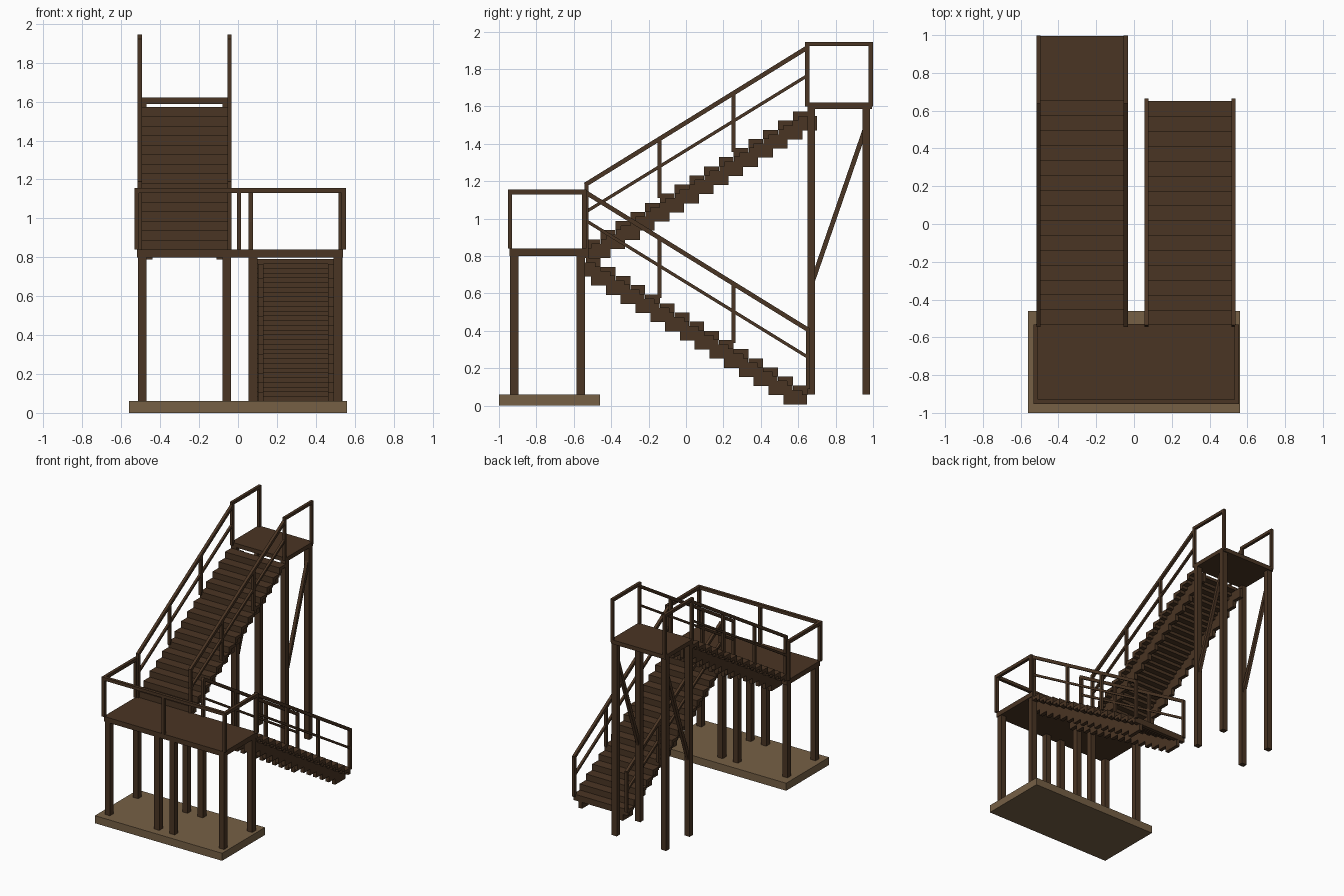
import bpy, math

if "Cube" in bpy.data.objects:
    bpy.data.objects.remove(bpy.data.objects["Cube"])


def material(name, rgb):
    m = bpy.data.materials.new(name)
    m.diffuse_color = (*rgb, 1)
    m.use_nodes = True
    m.node_tree.nodes["Principled BSDF"].inputs["Base Color"].default_value = m.diffuse_color
    return m


WOOD = material("dark brown wood", (0.068, 0.035, 0.017))
SLAB = material("tan slab", (0.180, 0.117, 0.060))


def box(name, x, y, z, mat=WOOD):
    """Box from (min, max) pairs on each axis."""
    xs, ys, zs = sorted(x), sorted(y), sorted(z)
    v = [(a, b, c) for a in xs for b in ys for c in zs]
    f = [(0, 1, 3, 2), (4, 6, 7, 5), (0, 4, 5, 1), (2, 3, 7, 6), (0, 2, 6, 4), (1, 5, 7, 3)]
    me = bpy.data.meshes.new(name)
    me.from_pydata(v, [], f)
    me.materials.append(mat)
    ob = bpy.data.objects.new(name, me)
    bpy.context.collection.objects.link(ob)
    return ob


def beam(name, x, a, b, t):
    """Sloped bar in the yz plane from a to b, thickness t, spanning x."""
    dy, dz = b[0] - a[0], b[1] - a[1]
    h = math.hypot(dy, dz) / 2
    ob = box(name, x, (-h, h), (-t / 2, t / 2))
    ob.rotation_euler.x = math.atan2(dz, dy)
    ob.location = (0, (a[0] + b[0]) / 2, (a[1] + b[1]) / 2)


RISE, RUN, COUNT = 0.0488, 0.079, 15


def flight(name, x0, x1, y0, z0, d):
    """Steps climbing from y0 in direction d, with support blocks near both sides."""
    for i in range(COUNT):
        y, top = y0 + d * RUN * i, z0 + RISE * (i + 1)
        box(name + "_tread", (x0, x1), (y, y + d * RUN), (top - 0.025, top))
        box(name + "_riser", (x0, x1), (y, y + d * 0.03), (top - RISE, top - 0.025))
        for xa in (x0 + 0.045, x1 - 0.075):
            box(name + "_support", (xa, xa + 0.03), (y + d * 0.002, y + d * 0.13),
                (top - 0.10, top - 0.024))


# Base slab and lower landing
box("base_slab", (-0.56, 0.56), (-1, -0.46), (0, 0.06), SLAB)
box("lower_landing", (-0.52, 0.54), (-0.945, -0.53), (0.80, 0.84))
for x in (-0.515, -0.08, 0.055, 0.49):
    for y in (-0.94, -0.585):
        box("landing_leg", (x, x + 0.045), (y, y + 0.045), (0.06, 0.80))

# Lower landing guard rails
for x in (-0.533, 0.531):
    for y in (-0.953, -0.555):
        box("landing_post", (x, x + 0.024), (y, y + 0.024), (0.84, 1.155))
    box("landing_side_rail", (x, x + 0.024), (-0.953, -0.531), (1.13, 1.155))
box("landing_front_rail", (-0.533, 0.555), (-0.953, -0.929), (1.13, 1.155))
box("landing_mid_post", (-0.006, 0.016), (-0.953, -0.929), (0.84, 1.13))

# Stair flights
flight("lower_step", 0.057, 0.537, 0.65, 0.058, -1)
flight("upper_step", -0.515, -0.035, -0.535, 0.84, 1)

# Lower flight handrails
for x in (0.055, 0.516):
    xr = (x, x + 0.022)
    beam("lower_handrail", xr, (-0.54, 1.142), (0.655, 0.404), 0.024)
    beam("lower_midrail", (x + 0.002, x + 0.02), (-0.54, 0.992), (0.655, 0.257), 0.017)
    for y, a, b in ((-0.542, 0.79, 1.14), (-0.152, 0.575, 0.895),
                    (0.243, 0.335, 0.65), (0.642, 0.09, 0.41)):
        box("lower_rail_post", xr, (y, y + 0.022), (a, b))

# Upper landing, tall legs, braces and rails
box("upper_landing", (-0.515, -0.035), (0.65, 0.995), (1.587, 1.62))
for x in (-0.515, -0.08):
    for y in (0.65, 0.945):
        box("tall_leg", (x, x + 0.045), (y, y + 0.04), (0.06, 1.59))
    beam("diagonal_brace", (x + 0.01, x + 0.035), (0.675, 0.66), (0.965, 1.50), 0.025)
for x in (-0.516, -0.055):
    xr = (x, x + 0.022)
    for y in (0.637, 0.976):
        box("upper_landing_post", xr, (y, y + 0.023), (1.60, 1.945))
    box("upper_landing_rail", xr, (0.637, 0.999), (1.922, 1.945))

    # Upper flight handrails
    beam("upper_handrail", xr, (-0.54, 1.18), (0.65, 1.915), 0.024)
    beam("upper_midrail", (x + 0.002, x + 0.02), (-0.54, 1.033), (0.65, 1.765), 0.017)
    for y, a, b in ((-0.544, 0.84, 1.19), (-0.152, 1.11, 1.43), (0.243, 1.355, 1.67)):
        box("upper_rail_post", xr, (y, y + 0.022), (a, b))
